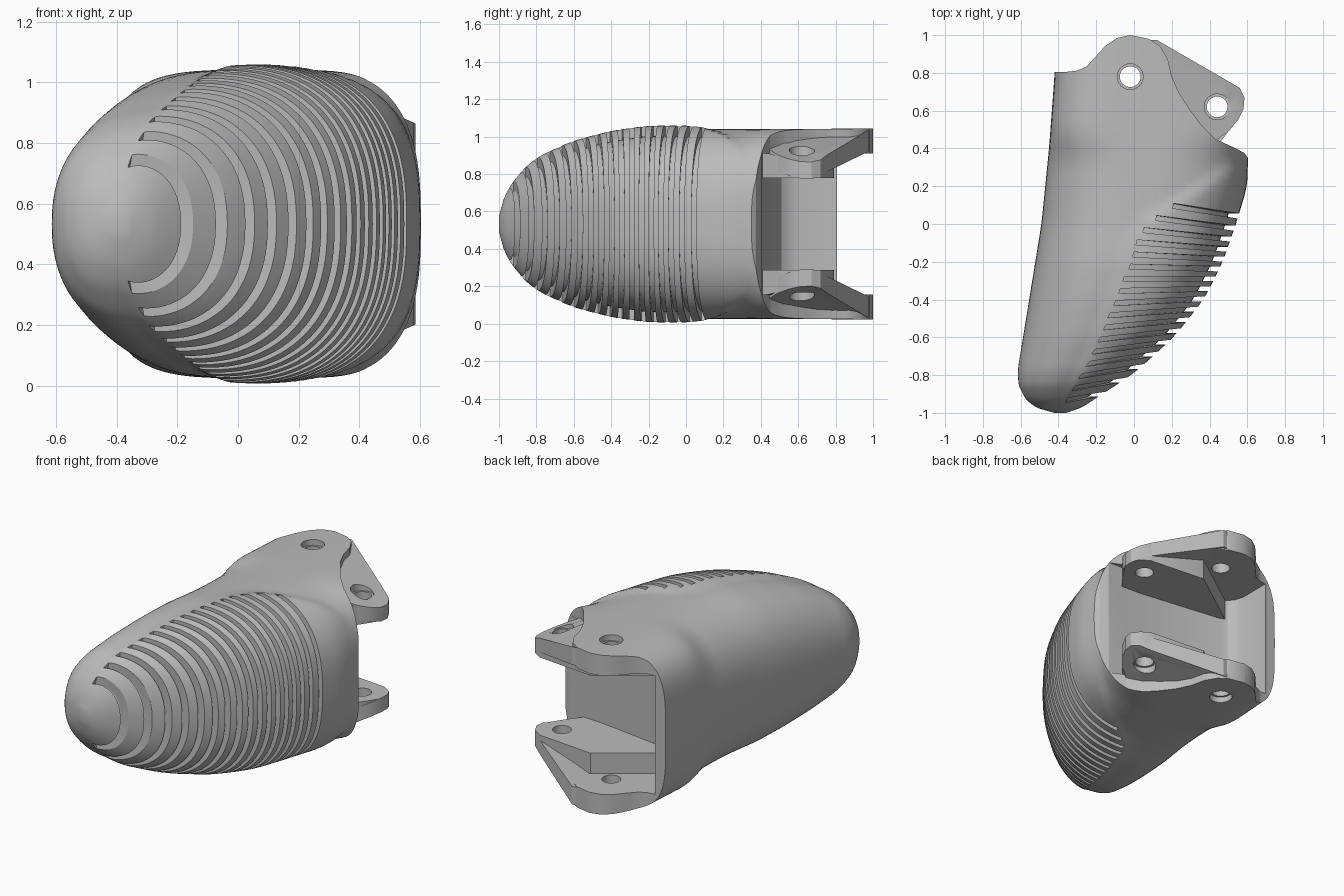
import bpy, bmesh, math

if "Cube" in bpy.data.objects:
    bpy.data.objects.remove(bpy.data.objects["Cube"], do_unlink=True)

MID = 0.533  # height of the symmetry plane

grey = bpy.data.materials.new("plain grey")
grey.use_nodes = True
grey.diffuse_color = (0.5, 0.5, 0.5, 1)
bsdf = grey.node_tree.nodes["Principled BSDF"]
bsdf.inputs["Base Color"].default_value = (0.5, 0.5, 0.5, 1)
bsdf.inputs["Roughness"].default_value = 0.6

# Outline curves along the length: (y, value)
LEFT = [(-1, -.42), (-.97, -.53), (-.9, -.6), (-.8, -.62), (-.4, -.555), (0, -.49), (.4, -.45), (.8, -.42), (1.1, -.41)]
RIGHT = [(-1, -.36), (-.97, -.27), (-.9, -.17), (-.8, -.01), (-.6, .21), (-.4, .37), (-.2, .47), (0, .54), (.2, .6), (1.1, .62)]
HALF_HEIGHT = [(-1, .04), (-.97, .15), (-.9, .26), (-.8, .345), (-.6, .43), (-.4, .48), (-.2, .507), (1.1, .51)]
SQUARENESS = [(-1, 2.2), (.1, 2.6), (.35, 2.8), (.5, 4), (1.1, 4)]
RIM = [(-1, -.42), (-.7, -.25), (-.35, -.1), (-.05, 0), (.05, .1), (.17, .3), (.35, .56), (.4, .8), (1.1, .9)]


def lerp(curve, y):
    for (y0, v0), (y1, v1) in zip(curve, curve[1:]):
        if y <= y1:
            return v0 + (v1 - v0) * max(0, (y - y0) / (y1 - y0))
    return curve[-1][1]


def sample(curve, y):
    d = min(.05, (y + 1) / 2)
    return sum(lerp(curve, y + k * d) for k in (-1, -.5, 0, .5, 1)) / 5


def section(y, t):
    """Point on the rounded cross-section, with the pad slightly raised past the rim."""
    l, r = sample(LEFT, y), sample(RIGHT, y)
    p = 2 / sample(SQUARENESS, y)
    c, s = math.cos(t), math.sin(t)
    x = (l + r) / 2 + (r - l) / 2 * math.copysign(abs(c) ** p, c)
    k = min(1, max(0, (x - sample(RIM, y) + .03) / .07))
    lift = 1 + .04 * k * k * (3 - 2 * k)
    return x, MID + sample(HALF_HEIGHT, y) * lift * math.copysign(abs(s) ** p, s)


def finish(bm, name):
    bmesh.ops.recalc_face_normals(bm, faces=bm.faces)
    mesh = bpy.data.meshes.new(name)
    bm.to_mesh(mesh)
    bm.free()
    ob = bpy.data.objects.new(name, mesh)
    bpy.context.collection.objects.link(ob)
    mesh.materials.append(grey)
    return ob


def prism(name, outline, bottom, top):
    """Extruded outline; bottom and top are heights or functions of x."""
    height = lambda h, x: h(x) if callable(h) else h
    bm = bmesh.new()
    lo = [bm.verts.new((x, y, height(bottom, x))) for x, y in outline]
    hi = [bm.verts.new((x, y, height(top, x))) for x, y in outline]
    bm.faces.new(lo)
    bm.faces.new(hi)
    for i in range(len(lo)):
        j = (i + 1) % len(lo)
        bm.faces.new((lo[i], lo[j], hi[j], hi[i]))
    return finish(bm, name)


def circle(cx, cy, r, n=32):
    return [(cx + r * math.cos(math.tau * i / n), cy + r * math.sin(math.tau * i / n)) for i in range(n)]


def combine(ob, cutter, operation, keep=False):
    mod = ob.modifiers.new("cut", 'BOOLEAN')
    mod.operation, mod.solver, mod.object = operation, 'EXACT', cutter
    bpy.context.view_layer.objects.active = ob
    bpy.ops.object.modifier_apply(modifier=mod.name)
    if not keep:
        bpy.data.objects.remove(cutter, do_unlink=True)


def smooth(ob):
    bpy.ops.object.select_all(action='DESELECT')
    ob.select_set(True)
    bpy.context.view_layer.objects.active = ob
    bpy.ops.object.shade_smooth_by_angle(angle=math.radians(30))


# Main shell, lofted from tip to hinge
N, RINGS = 96, 72
bm = bmesh.new()
rings = []
for i in range(RINGS + 1):
    u = i / RINGS
    y = -1 + 2.05 * u ** 1.4
    rings.append([bm.verts.new((p[0], y, p[1])) for p in (section(y, math.tau * j / N) for j in range(N))])
for a, b in zip(rings, rings[1:]):
    for j in range(N):
        bm.faces.new((a[j], a[(j + 1) % N], b[(j + 1) % N], b[j]))
bm.faces.new(rings[0])
bm.faces.new(rings[-1])
shell = finish(bm, "fingertip_shell")

# Trim the hinge end to its plan outline
plan = [(-.8, -1.2), (.8, -1.2), (.8, .3), (.61, .34), (.585, .375), (.54, .4), (.43, .45),
        (.36, .52), (.3, .6), (.24, .69), (.2, .78), (.18, .87), (.14, .94), (.08, .98),
        (-.02, 1), (-.09, .985), (-.15, .945), (-.2, .89), (-.25, .835), (-.3, .812),
        (-.36, .805), (-.8, .805)]
combine(shell, prism("trim", plan, -.3, 1.4), 'INTERSECT')

# Hinge cavity between the two ear plates
cavity = [(-.345, 1.3), (-.345, .6), (-.33, .55), (-.3, .51), (-.25, .49), (.3, .415), (.9, .385), (.9, 1.3)]
combine(shell, prism("cavity", cavity, .155, .91), 'DIFFERENCE')

# Curved grip grooves across the pad
bm = bmesh.new()
STEPS, WIDTH, DEPTH = 40, .026, .055
for i in range(17):
    yc = -.935 + .0645 * i
    tilt = .25 - .4 * i / 16
    rim = sample(RIM, yc) + .025
    reach = max(k for k in range(1, 300) if section(yc, k * .01)[0] > rim) * .01
    loops = []
    for j in range(STEPS + 1):
        t = -reach + 2 * reach * j / STEPS
        corners = []
        for side, outer in ((-1, 0), (1, 0), (1, 1), (-1, 1)):
            y = yc + side * WIDTH / 2 + tilt * (section(yc, t)[0] - rim)
            y = max(y, -.985)
            x, z = section(y, t)
            cx = (sample(LEFT, y) + sample(RIGHT, y)) / 2
            dist = math.hypot(x - cx, z - MID)
            k = 1 + (.06 if outer else -min(DEPTH, dist * .4)) / dist
            corners.append(bm.verts.new((cx + (x - cx) * k, y, MID + (z - MID) * k)))
        loops.append(corners)
    for a, b in zip(loops, loops[1:]):
        for k in range(4):
            bm.faces.new((a[k], a[(k + 1) % 4], b[(k + 1) % 4], b[k]))
    bm.faces.new(loops[0])
    bm.faces.new(loops[-1])
combine(shell, finish(bm, "groove_cutter"), 'DIFFERENCE')

# Sloping side wings with a thicker inner step, above and below
wing_plan = [(.05, .97), (.12, .975), (.5, .755), (.56, .72), (.585, .67), (.58, .61),
             (.55, .55), (.5, .49), (.43, .44), (.2, .45), (.05, .7)]
step_plan = [(.585, .67), (.56, .72), (.5, .755), (.12, .79), (-.36, .45), (-.3, .42), (.43, .4), (.5, .49), (.58, .61)]
PINS = ((-.02, .78), (.44, .62))


def mirrored(name, outline, bottom, top, upper):
    at = lambda h: h if callable(h) else (lambda x: h)
    if upper:
        return prism(name, outline, bottom, top)
    return prism(name, outline, lambda x: 2 * MID - at(top)(x), lambda x: 2 * MID - at(bottom)(x))


slope = lambda x: min(1.035, .93 - .45 * (x - .44))
parts = [shell]
for upper, label in ((True, "upper"), (False, "lower")):
    parts.append(mirrored(label + "_wing", wing_plan, lambda x: min(.92, slope(x) - .09), slope, upper))
    parts.append(mirrored(label + "_step", step_plan, .78, lambda x: min(.92, slope(x) - .005), upper))

# Hinge pin holes with counterbored mouths
for px, py in PINS:
    bore = prism("bore", circle(px, py, .055), -.3, 1.4)
    for ob in parts:
        combine(ob, bore, 'DIFFERENCE', keep=True)
    bpy.data.objects.remove(bore, do_unlink=True)
    face = slope(px) - .02
    for upper in (True, False):
        mouth = mirrored("mouth", circle(px, py, .068), face - .01, 1.4, upper)
        for ob in parts:
            combine(ob, mouth, 'DIFFERENCE', keep=True)
        bpy.data.objects.remove(mouth, do_unlink=True)

for ob in parts:
    smooth(ob)
